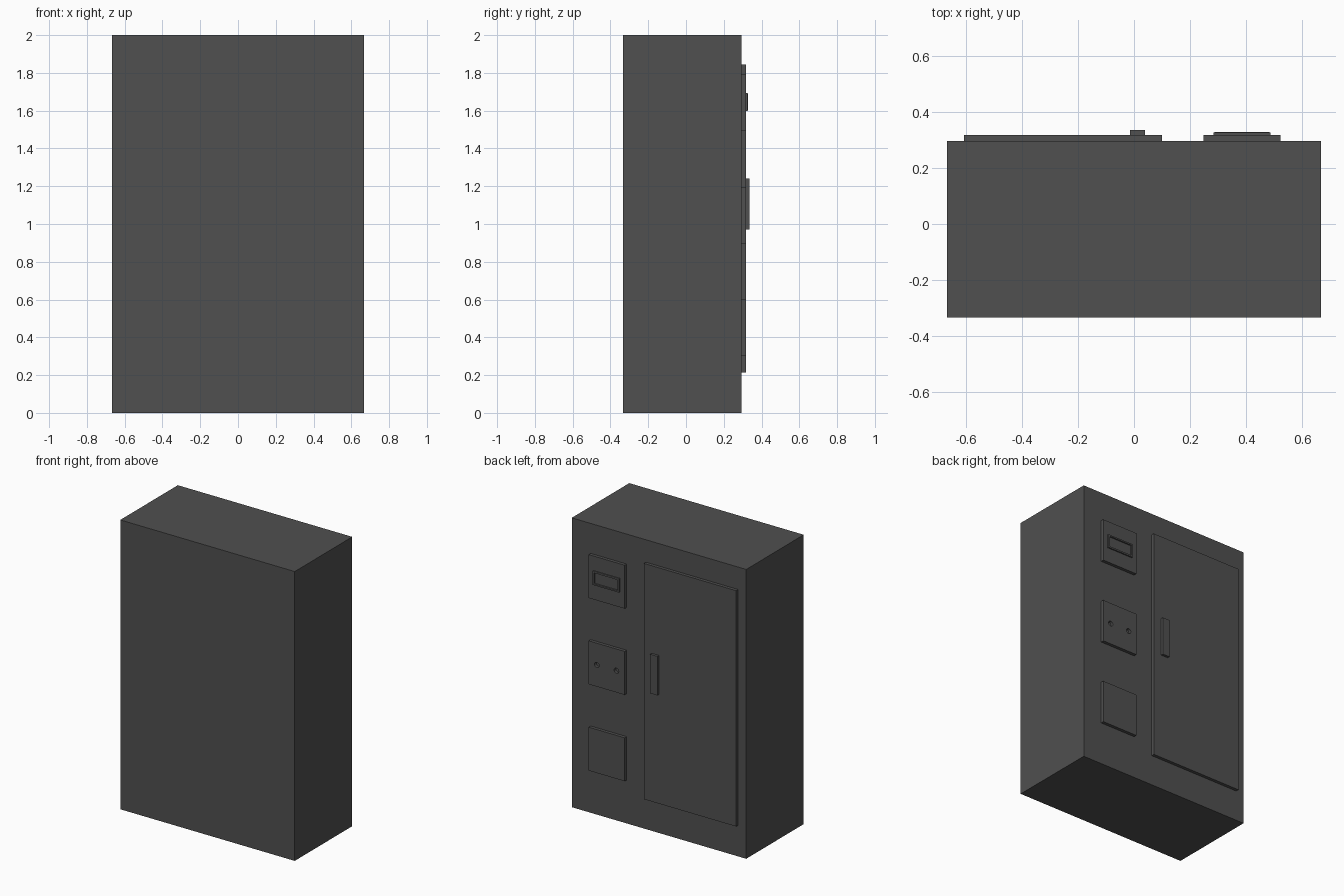
import bpy, bmesh
from mathutils import Matrix, Vector

cube = bpy.data.objects.get("Cube")
if cube:
    bpy.data.objects.remove(cube, do_unlink=True)

grey = bpy.data.materials.new("dark_grey")
grey.use_nodes = True
colour = (0.08, 0.08, 0.08, 1)
grey.diffuse_color = colour
grey.node_tree.nodes["Principled BSDF"].inputs["Base Color"].default_value = colour


def finish(name, bm):
    bmesh.ops.recalc_face_normals(bm, faces=bm.faces)
    mesh = bpy.data.meshes.new(name)
    bm.to_mesh(mesh)
    bm.free()
    mesh.materials.append(grey)
    obj = bpy.data.objects.new(name, mesh)
    bpy.context.collection.objects.link(obj)
    return obj


def box_mesh(low, high):
    low, high = Vector(low), Vector(high)
    bm = bmesh.new()
    bmesh.ops.create_cube(bm, size=1, matrix=Matrix.Translation((low + high) / 2)
                          @ Matrix.Diagonal((*(high - low), 1)))
    return bm


def box(name, low, high):
    return finish(name, box_mesh(low, high))


BACK = 0.295      # rear wall of the cabinet
PLATE = 0.317     # outer surface of door and panels

# Cabinet, door and handle
box("cabinet", (-0.667, -0.333, 0), (0.667, BACK, 2))
box("door", (-0.605, BACK, 0.215), (0.1, PLATE, 1.845))
box("door_handle", (-0.015, PLATE, 0.97), (0.04, 0.335, 1.24))

# Column of three control panels
panels = [box(name, (0.247, BACK, z), (0.522, PLATE, z + 0.3))
          for name, z in (("lower_panel", 0.3), ("socket_panel", 0.897),
                          ("display_panel", 1.493))]

# Two socket holes cut into the middle panel
for i, x in enumerate((0.31, 0.46)):
    bm = bmesh.new()
    bmesh.ops.create_cone(bm, cap_ends=True, segments=16, radius1=0.018, radius2=0.018,
                          depth=0.04, matrix=Matrix.Translation((x, PLATE, 1.047))
                          @ Matrix.Rotation(1.5707963, 4, "X"))
    cutter = finish(f"socket_cutter_{i + 1}", bm)
    cutter.hide_render = True
    cutter.hide_set(True)
    cut = panels[1].modifiers.new("socket_hole", "BOOLEAN")
    cut.operation = "DIFFERENCE"
    cut.solver = "EXACT"
    cut.object = cutter

# Raised display frame with chamfered rim and recessed screen
bm = box_mesh((0.284, PLATE, 1.597), (0.486, 0.326, 1.693))
face = max(bm.faces, key=lambda f: f.calc_center_median().y)
bmesh.ops.inset_region(bm, faces=[face], thickness=0.005)
for v in face.verts:
    v.co.y += 0.001
bmesh.ops.inset_region(bm, faces=[face], thickness=0.01)
bmesh.ops.inset_region(bm, faces=[face], thickness=0.001, depth=-0.009)
finish("display_frame", bm)
